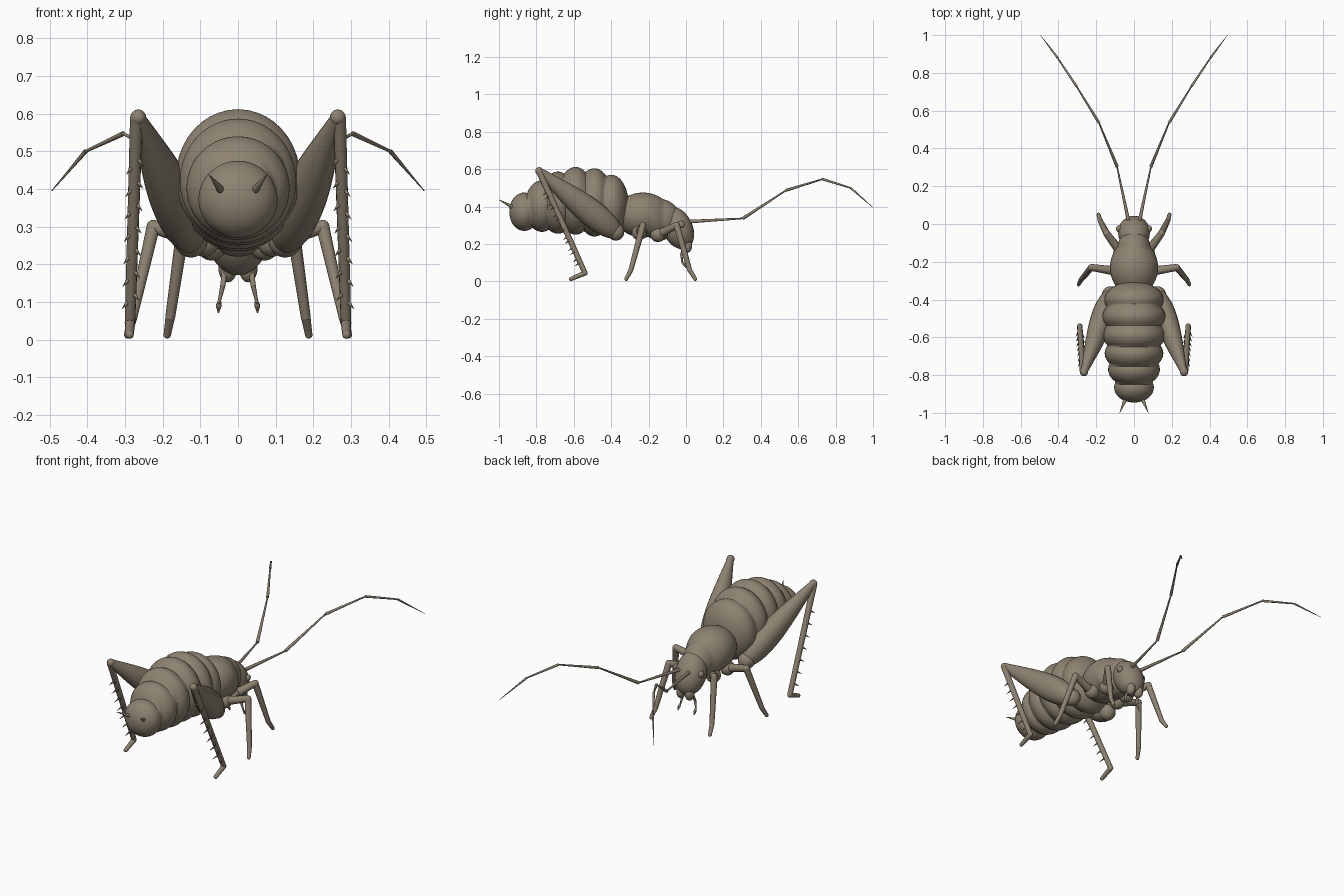
import bpy, bmesh, math
from mathutils import Vector, Matrix

cube = bpy.data.objects.get("Cube")
if cube:
    bpy.data.objects.remove(cube, do_unlink=True)

brown = bpy.data.materials.new("dull_brown")
brown.use_nodes = True
COLOUR = (0.27, 0.225, 0.165, 1)
brown.diffuse_color = COLOUR
brown.node_tree.nodes["Principled BSDF"].inputs["Base Color"].default_value = COLOUR


def finish(name, bm, mirror=False):
    bmesh.ops.recalc_face_normals(bm, faces=bm.faces)
    mesh = bpy.data.meshes.new(name)
    bm.to_mesh(mesh)
    bm.free()
    mesh.materials.append(brown)
    obj = bpy.data.objects.new(name, mesh)
    bpy.context.collection.objects.link(obj)
    bpy.ops.object.select_all(action='DESELECT')
    obj.select_set(True)
    bpy.context.view_layer.objects.active = obj
    bpy.ops.object.shade_smooth_by_angle(angle=math.radians(50))
    if mirror:
        obj.modifiers.new("both_sides", 'MIRROR')
    return obj


def loft(bm, rings):
    rows = [[bm.verts.new(p) for p in ring] for ring in rings]
    n = len(rows[0])
    for a, b in zip(rows, rows[1:]):
        for i in range(n):
            j = (i + 1) % n
            bm.faces.new((a[i], a[j], b[j], b[i]))
    bm.faces.new(rows[0])
    bm.faces.new(rows[-1])


def ball(bm, centre, size, tilt=0):
    m = Matrix.Translation(centre) @ Matrix.Rotation(tilt, 4, 'X') @ Matrix.Diagonal((*size, 1))
    bmesh.ops.create_uvsphere(bm, u_segments=24, v_segments=16, radius=1, matrix=m)


def cone(bm, a, b, r1, r2, sides=12):
    a, b = Vector(a), Vector(b)
    turn = (b - a).to_track_quat('Z', 'Y').to_matrix().to_4x4()
    bmesh.ops.create_cone(bm, cap_ends=True, segments=sides, radius1=r1, radius2=r2,
                          depth=(b - a).length, matrix=Matrix.Translation((a + b) / 2) @ turn)


def limb(bm, points, radii):
    # tapered sections with a round joint at each point
    for p, q, r, s in zip(points, points[1:], radii, radii[1:]):
        cone(bm, p, q, r, s)
    for p, r in zip(points, radii):
        ball(bm, p, (r, r, r))


def lobed_body(name, lobes, samples):
    # outer envelope of overlapping lobes: y, top, bottom, half width, half length
    bm = bmesh.new()
    start = min(l[0] - l[4] for l in lobes)
    end = max(l[0] + l[4] for l in lobes)
    rings = []
    for k in range(samples):
        f = 0.01 + 0.98 * k / (samples - 1)
        y = (start + end) / 2 - (end - start) / 2 * math.cos(math.pi * f)
        tops, bottoms, widths = [], [], []
        for ly, top, bottom, w, a in lobes:
            u = (y - ly) / a
            if abs(u) < 1:
                s = math.sqrt(1 - u * u)
                mid, half = (top + bottom) / 2, (top - bottom) / 2
                tops.append(mid + half * s)
                bottoms.append(mid - half * s)
                widths.append(w * s)
        mid, half = (max(tops) + min(bottoms)) / 2, (max(tops) - min(bottoms)) / 2
        w = max(widths)
        rings.append([(w * math.cos(t), y, mid + half * math.sin(t))
                      for t in (math.tau * i / 40 for i in range(40))])
    loft(bm, rings)
    return finish(name, bm)


# Body
lobed_body("abdomen", [
    (-.865, .475, .27, .105, .08), (-.77, .54, .265, .137, .092),
    (-.685, .587, .255, .155, .098), (-.59, .612, .25, .165, .1),
    (-.49, .605, .24, .167, .1), (-.40, .57, .235, .157, .095)], 130)
lobed_body("thorax", [
    (-.23, .475, .235, .127, .15), (-.14, .44, .22, .09, .11)], 50)

# Head with jaws
bm = bmesh.new()
ball(bm, (0, -.045, .285), (.085, .08, .12), math.radians(25))
for side in (-1, 1):
    ball(bm, (side * .027, .005, .19), (.025, .028, .038))
finish("head", bm)

bm = bmesh.new()
ball(bm, (.08, -.025, .305), (.015, .018, .018))
finish("eyes", bm, True)

# Mouth feelers
bm = bmesh.new()
limb(bm, [(.035, -.005, .19), (.04, -.025, .145), (.05, -.02, .1)], [.008, .007, .004])
cone(bm, (.049, -.02, .105), (.051, -.01, .09), .004, .008)
cone(bm, (.051, -.01, .09), (.052, .0, .072), .008, .002)
finish("mouth_feelers", bm, True)

# Antennae
bm = bmesh.new()
path = [(.03, .02, .32), (.09, .305, .337), (.185, .535, .487),
        (.305, .73, .547), (.405, .88, .5), (.495, 1.0, .395)]
for i, (p, q) in enumerate(zip(path, path[1:])):
    cone(bm, p, q, .01 - .001 * i, .004 if i < 4 else .001, 10)
finish("antennae", bm, True)

# Tail feelers
bm = bmesh.new()
cone(bm, (.042, -.92, .393), (.076, -1.0, .437), .012, .001)
finish("tail_feelers", bm, True)

# Front and middle legs
for name, hip, knee, ankle, toe in (
        ("front_legs", (.07, -.15, .25), (.145, -.05, .3), (.18, .02, .06), (.188, .05, .013)),
        ("middle_legs", (.09, -.25, .26), (.225, -.23, .3), (.28, -.295, .06), (.293, -.32, .013))):
    bm = bmesh.new()
    ball(bm, hip, (.04, .04, .04))
    limb(bm, [hip, knee, ankle, toe], [.025, .018, .013, .01])
    finish(name, bm, True)

# Hind thighs
hip, knee = Vector((.12, -.36, .25)), Vector((.265, -.785, .59))
axis = (knee - hip).normalized()
across = axis.cross(Vector((1, 0, 0))).normalized()
outward = across.cross(axis)
bm = bmesh.new()
rings = []
for k in range(29):
    t = k / 28
    r = .02 + .052 * math.sin(math.pi * t ** .6)
    c = hip.lerp(knee, t)
    rings.append([c + across * r * math.cos(a) + outward * r * .85 * math.sin(a)
                  for a in (math.tau * i / 24 for i in range(24))])
loft(bm, rings)
ball(bm, knee, (.021, .021, .021))
ball(bm, (.125, -.375, .265), (.045, .045, .047))
finish("hind_thighs", bm, True)

# Hind shins and feet
shin_top, ankle = Vector((.27, -.785, .587)), Vector((.287, -.54, .045))
bm = bmesh.new()
limb(bm, [shin_top, ankle, (.288, -.615, .013)], [.017, .014, .011])
finish("hind_shins", bm, True)

# Shin spines
bm = bmesh.new()
for k in range(7):
    for side in (-1, 1):
        p = shin_top.lerp(ankle, .22 + .11 * k + .02 * side)
        cone(bm, p + Vector((side * .008, -.006, 0)),
             p + Vector((side * .023, -.03, -.018)), .006, .0005, 8)
finish("shin_spines", bm, True)
